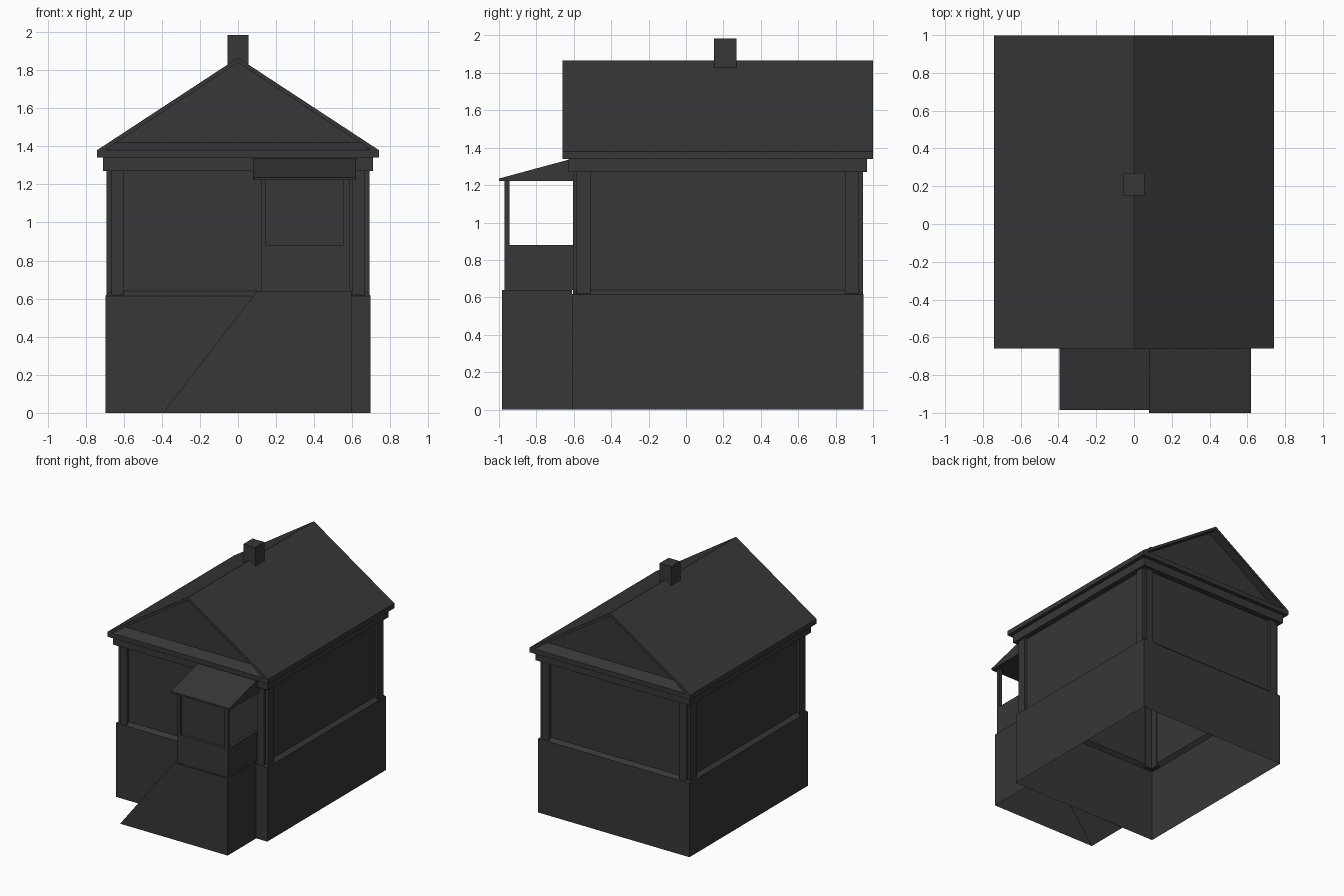
import bpy, bmesh

if "Cube" in bpy.data.objects:
    bpy.data.objects.remove(bpy.data.objects["Cube"])

CY = 0.17  # the house body is centred behind the porch

mat = bpy.data.materials.new("charcoal grey")
mat.diffuse_color = (0.038, 0.038, 0.038, 1)
mat.use_nodes = True
mat.node_tree.nodes["Principled BSDF"].inputs["Base Color"].default_value = mat.diffuse_color


def finish(name, bm):
    bmesh.ops.recalc_face_normals(bm, faces=bm.faces[:])
    me = bpy.data.meshes.new(name)
    bm.to_mesh(me)
    bm.free()
    me.materials.append(mat)
    ob = bpy.data.objects.new(name, me)
    bpy.context.collection.objects.link(ob)
    return ob


def shell(name, rings):
    """Rectangular skin through (half_x, half_y, z) rings, open at both ends."""
    bm = bmesh.new()
    loops = [[bm.verts.new((sx * hx, CY + sy * hy, z))
              for sx, sy in ((-1, -1), (1, -1), (1, 1), (-1, 1))]
             for hx, hy, z in rings]
    for a, b in zip(loops, loops[1:]):
        for i in range(4):
            j = (i + 1) % 4
            bm.faces.new((a[i], a[j], b[j], b[i]))
    return finish(name, bm)


def prism(name, pts, axis, a, b, open_faces=None):
    """Extrude a profile: axis 'x' takes (y,z), 'y' takes (x,z), 'z' takes (x,y)."""
    def place(p, t):
        return {'x': (t, *p), 'y': (p[0], t, p[1]), 'z': (*p, t)}[axis]
    bm = bmesh.new()
    lo = [bm.verts.new(place(p, a)) for p in pts]
    hi = [bm.verts.new(place(p, b)) for p in pts]
    bm.faces.new(lo)
    bm.faces.new(hi)
    n = len(pts)
    for i in range(n):
        j = (i + 1) % n
        bm.faces.new((lo[i], lo[j], hi[j], hi[i]))
    ob = finish(name, bm)
    if open_faces:  # drop hidden faces
        bm = bmesh.new()
        bm.from_mesh(ob.data)
        bmesh.ops.delete(bm, geom=[f for f in bm.faces if open_faces(f)], context='FACES_ONLY')
        bm.to_mesh(ob.data)
        bm.free()
    return ob


# house body: foundation with sloped sill, walls, frieze
shell("foundation", [(0.697, 0.78, 0), (0.697, 0.78, 0.615), (0.665, 0.75, 0.64)])
shell("walls", [(0.665, 0.75, 0.64), (0.665, 0.75, 1.27)])
shell("frieze", [(0.665, 0.75, 1.27), (0.71, 0.797, 1.27), (0.71, 0.797, 1.34)])

# notched corner posts
for sx in (-1, 1):
    for sy in (-1, 1):
        L = [(0.60, 0.775), (0.665, 0.775), (0.665, 0.755), (0.69, 0.755),
             (0.69, 0.68), (0.66, 0.68), (0.66, 0.745), (0.60, 0.745)]
        prism("corner_post", [(sx * x, CY + sy * y) for x, y in L], 'z', 0.615, 1.27)

# gable roof with recessed pediments at both ends
bm = bmesh.new()
ends = []
for s in (-1, 1):
    y0, y1 = CY + s * 0.829, CY + s * 0.75
    v = [bm.verts.new(p) for p in (
        (-0.74, y0, 1.34), (0.74, y0, 1.34), (0.74, y0, 1.38), (0, y0, 1.865), (-0.74, y0, 1.38),
        (0.70, y0, 1.38), (0, y0, 1.84), (-0.70, y0, 1.38),
        (0.64, y1, 1.42), (0, y1, 1.84), (-0.64, y1, 1.42))]
    for f in ((0, 1, 2, 5, 7, 4), (2, 3, 6, 5), (3, 4, 7, 6),
              (5, 6, 9, 8), (6, 7, 10, 9), (7, 5, 8, 10), (8, 9, 10)):
        bm.faces.new([v[i] for i in f])
    ends.append(v)
a, b = ends
for i in range(5):
    j = (i + 1) % 5
    bm.faces.new((a[i], a[j], b[j], b[i]))
finish("roof", bm)

# chimney
prism("chimney", [(-0.055, 0.15), (0.055, 0.15), (0.055, 0.27), (-0.055, 0.27)], 'z', 1.80, 1.985)

# porch base with sloping stair ramp, hollow below and behind
prism("porch_base", [(-0.395, 0), (0.595, 0), (0.595, 0.64), (0.10, 0.64)], 'y', -0.985, -0.61,
      lambda f: f.calc_center_median().z < 0.01 or f.calc_center_median().y > -0.62)

# porch railings with posts, as cut plates
prism("porch_front", [(0.12, 0.64), (0.585, 0.64), (0.585, 1.225), (0.555, 1.225),
                      (0.555, 0.88), (0.147, 0.88), (0.147, 1.225), (0.12, 1.225)],
      'y', -0.97, -0.945)
prism("porch_side_rail", [(-0.945, 0.64), (-0.585, 0.64), (-0.585, 0.88), (-0.945, 0.88)],
      'x', 0.56, 0.585)

# lean-to porch roof
prism("porch_roof", [(-1.0, 1.222), (-0.60, 1.222), (-0.60, 1.335), (-0.63, 1.335), (-1.0, 1.235)],
      'x', 0.08, 0.62)
